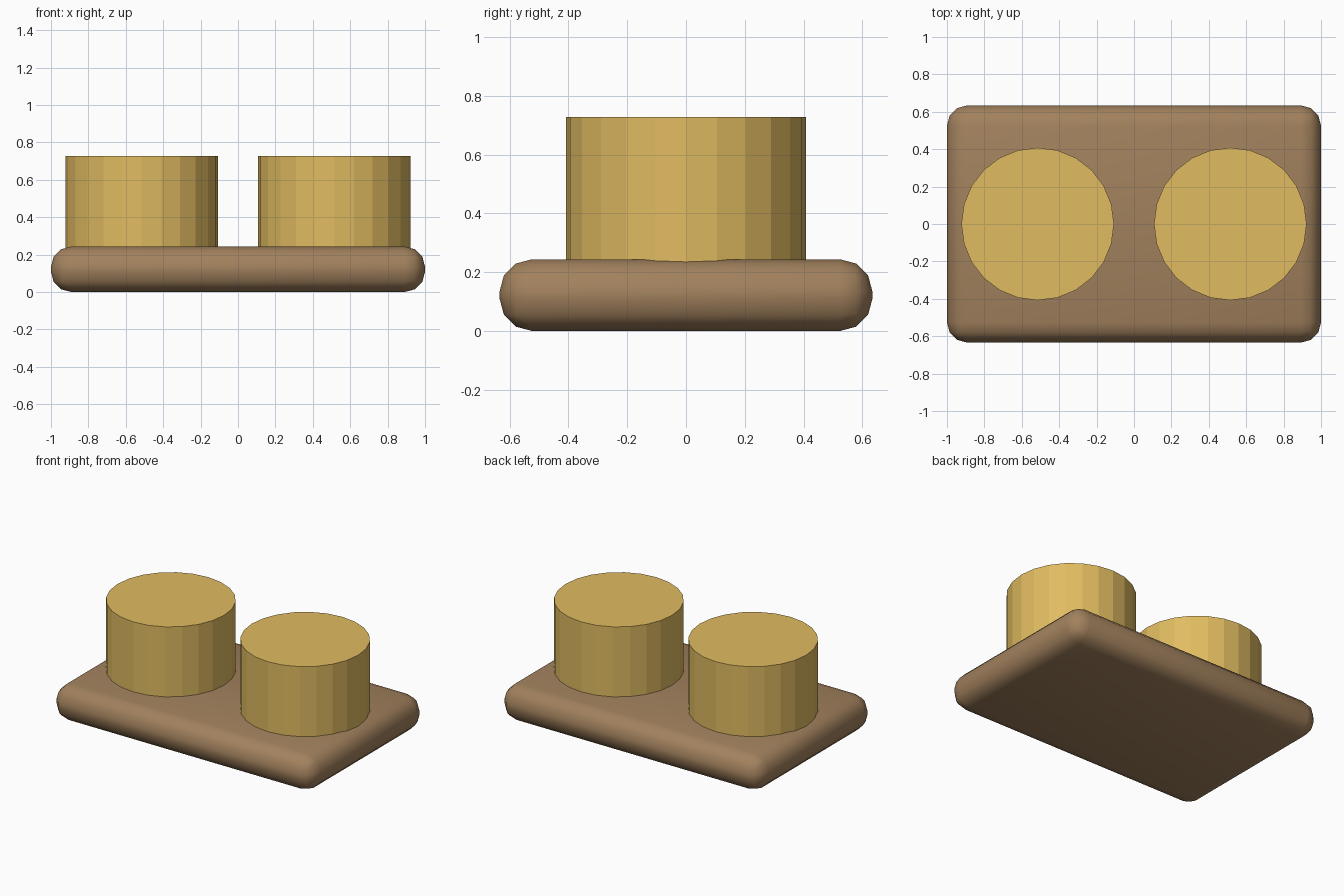
import bpy, math

if "Cube" in bpy.data.objects:
    bpy.data.objects.remove(bpy.data.objects["Cube"])


def colour(obj, name, rgb):
    mat = bpy.data.materials.get(name) or bpy.data.materials.new(name)
    mat.diffuse_color = (*rgb, 1)
    mat.use_nodes = True
    mat.node_tree.nodes["Principled BSDF"].inputs["Base Color"].default_value = mat.diffuse_color
    obj.data.materials.append(mat)


# Rounded base slab
BASE_H = 0.243
bpy.ops.mesh.primitive_cube_add(size=1, location=(0, 0, BASE_H / 2))
base = bpy.context.object
base.name = "base_plate"
base.scale = (2.0, 1.268, BASE_H)
bpy.ops.object.transform_apply(location=False, rotation=False, scale=True)
bevel = base.modifiers.new("rounded_edges", "BEVEL")
bevel.width = 0.108
bevel.segments = 3
bevel.limit_method = "NONE"
bpy.ops.object.modifier_apply(modifier=bevel.name)
bpy.ops.object.shade_smooth_by_angle(angle=math.radians(40))
colour(base, "brown", (0.36, 0.22, 0.11))

# Two faceted studs, set slightly into the base
STUD_TOP, STUD_BOTTOM = 0.728, 0.21
for side, name in ((-1, "left_stud"), (1, "right_stud")):
    bpy.ops.mesh.primitive_cylinder_add(
        vertices=24, radius=0.408, depth=STUD_TOP - STUD_BOTTOM,
        location=(side * 0.515, 0, (STUD_TOP + STUD_BOTTOM) / 2))
    stud = bpy.context.object
    stud.name = name
    colour(stud, "gold", (0.75, 0.5, 0.12))
